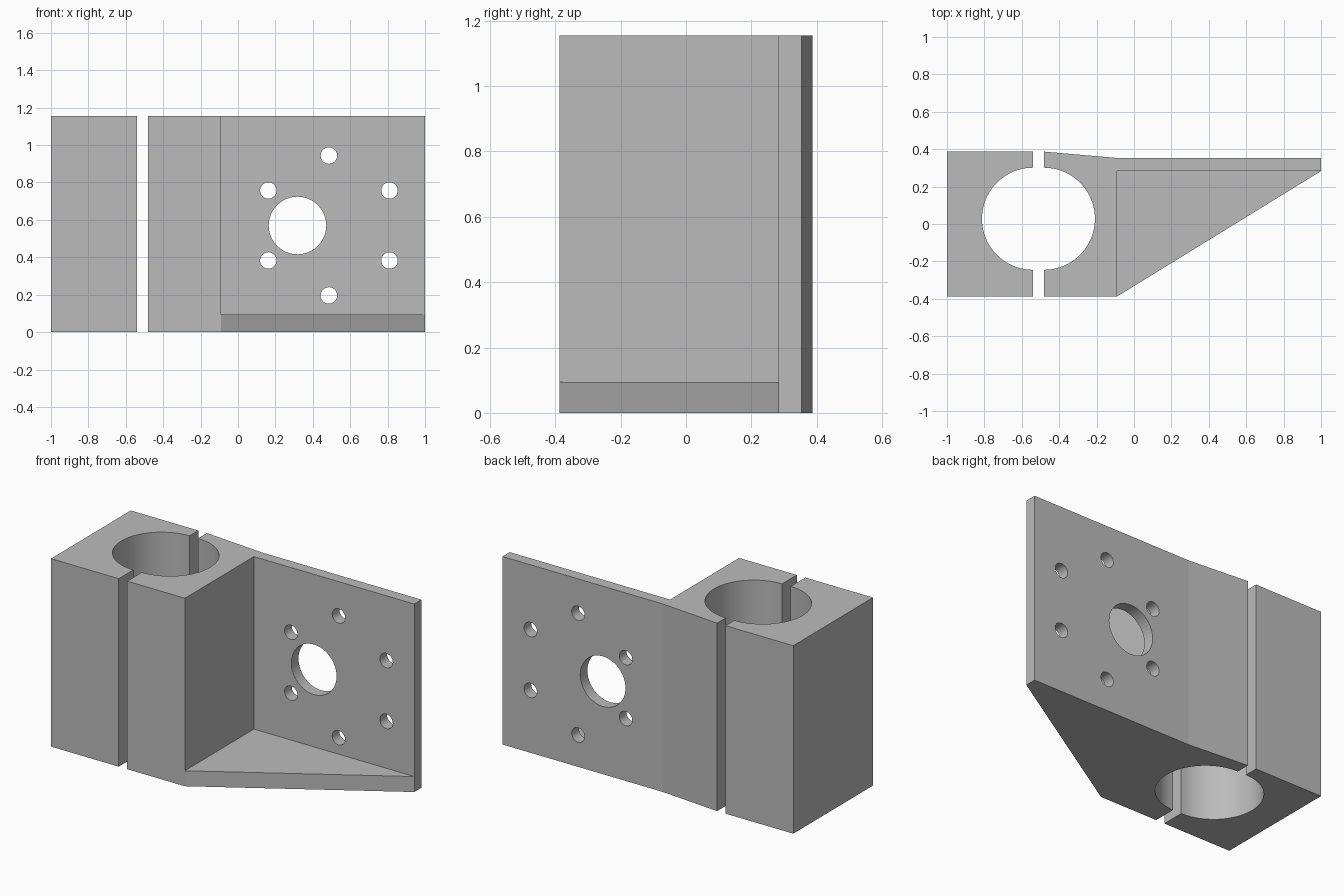
import bpy
import bmesh
from math import sin, cos, pi, radians
from mathutils import Matrix

if "Cube" in bpy.data.objects:
    bpy.data.objects.remove(bpy.data.objects["Cube"], do_unlink=True)

HEIGHT = 1.155
HALF = 0.387            # half depth of the clamp block
BORE_Y, BORE_R = 0.028, 0.273
STEP_X = -0.09          # where the clamp meets the mounting plate
PLATE_FRONT, PLATE_BACK = 0.283, 0.353
FLOOR = 0.095           # thickness of the gusset floor

grey = bpy.data.materials.new("plain grey")
grey.use_nodes = True
colour = (0.5, 0.5, 0.5, 1)
grey.diffuse_color = colour
grey.node_tree.nodes["Principled BSDF"].inputs["Base Color"].default_value = colour


def finish(bm, name):
    bmesh.ops.recalc_face_normals(bm, faces=bm.faces)
    mesh = bpy.data.meshes.new(name)
    bm.to_mesh(mesh)
    bm.free()
    mesh.materials.append(grey)
    obj = bpy.data.objects.new(name, mesh)
    bpy.context.collection.objects.link(obj)
    return obj


def prism(name, outline, z0, z1):
    bm = bmesh.new()
    face = bm.faces.new([bm.verts.new((x, y, z0)) for x, y in outline])
    top = bmesh.ops.extrude_face_region(bm, geom=[face])["geom"]
    verts = [g for g in top if isinstance(g, bmesh.types.BMVert)]
    bmesh.ops.translate(bm, verts=verts, vec=(0, 0, z1 - z0))
    return finish(bm, name)


def half_bore(x, side, steps=40):
    """Semicircle from front to back, bulging towards side."""
    angles = [-pi / 2 + pi * i / steps for i in range(steps + 1)]
    return [(x + side * BORE_R * cos(a), BORE_Y + BORE_R * sin(a)) for a in angles]


def cut(target, cutter):
    mod = target.modifiers.new("cut", "BOOLEAN")
    mod.operation = "DIFFERENCE"
    mod.solver = "EXACT"
    mod.object = cutter
    bpy.ops.object.select_all(action="DESELECT")
    bpy.context.view_layer.objects.active = target
    target.select_set(True)
    bpy.ops.object.modifier_apply(modifier=mod.name)
    bpy.data.objects.remove(cutter, do_unlink=True)


# Loose clamp jaw
jaw_x = -0.54
clamp_jaw = prism("clamp_jaw", [(-1, HALF), (-1, -HALF), (jaw_x, -HALF)]
                  + half_bore(jaw_x, -1) + [(jaw_x, HALF)], 0, HEIGHT)

# Fixed jaw, mounting plate and gusset floor in one body
fix_x = -0.482
bracket = prism("bracket_body", [(fix_x, -HALF)] + half_bore(fix_x, 1)
                + [(fix_x, HALF), (STEP_X, PLATE_BACK), (1, PLATE_BACK),
                   (1, PLATE_FRONT), (STEP_X, -HALF)], 0, HEIGHT)

# Pocket above the gusset floor
cut(bracket, prism("pocket_cutter", [(STEP_X, -1), (2, -1), (2, PLATE_FRONT),
                                     (STEP_X, PLATE_FRONT)], FLOOR, 2))

# Shaft hole and ring of six screw holes through the plate
ring_x, ring_z, ring_r = 0.486, 0.57, 0.374
holes = [(0.318, ring_z, 0.154)]
for i in range(6):
    a = radians(30 + 60 * i)
    holes.append((ring_x + ring_r * cos(a), ring_z + ring_r * sin(a), 0.044))
bm = bmesh.new()
for x, z, r in holes:
    place = Matrix.Translation((x, PLATE_BACK, z)) @ Matrix.Rotation(pi / 2, 4, "X")
    bmesh.ops.create_cone(bm, cap_ends=True, segments=48, radius1=r, radius2=r,
                          depth=0.4, matrix=place)
cut(bracket, finish(bm, "hole_cutter"))

# Smooth bores, sharp corners
for obj in (clamp_jaw, bracket):
    bpy.ops.object.select_all(action="DESELECT")
    bpy.context.view_layer.objects.active = obj
    obj.select_set(True)
    bpy.ops.object.shade_smooth_by_angle(angle=radians(20))
    # Keep the shallow bend on the back face crisp
    obj.data.set_sharp_from_angle(angle=radians(4.8))
